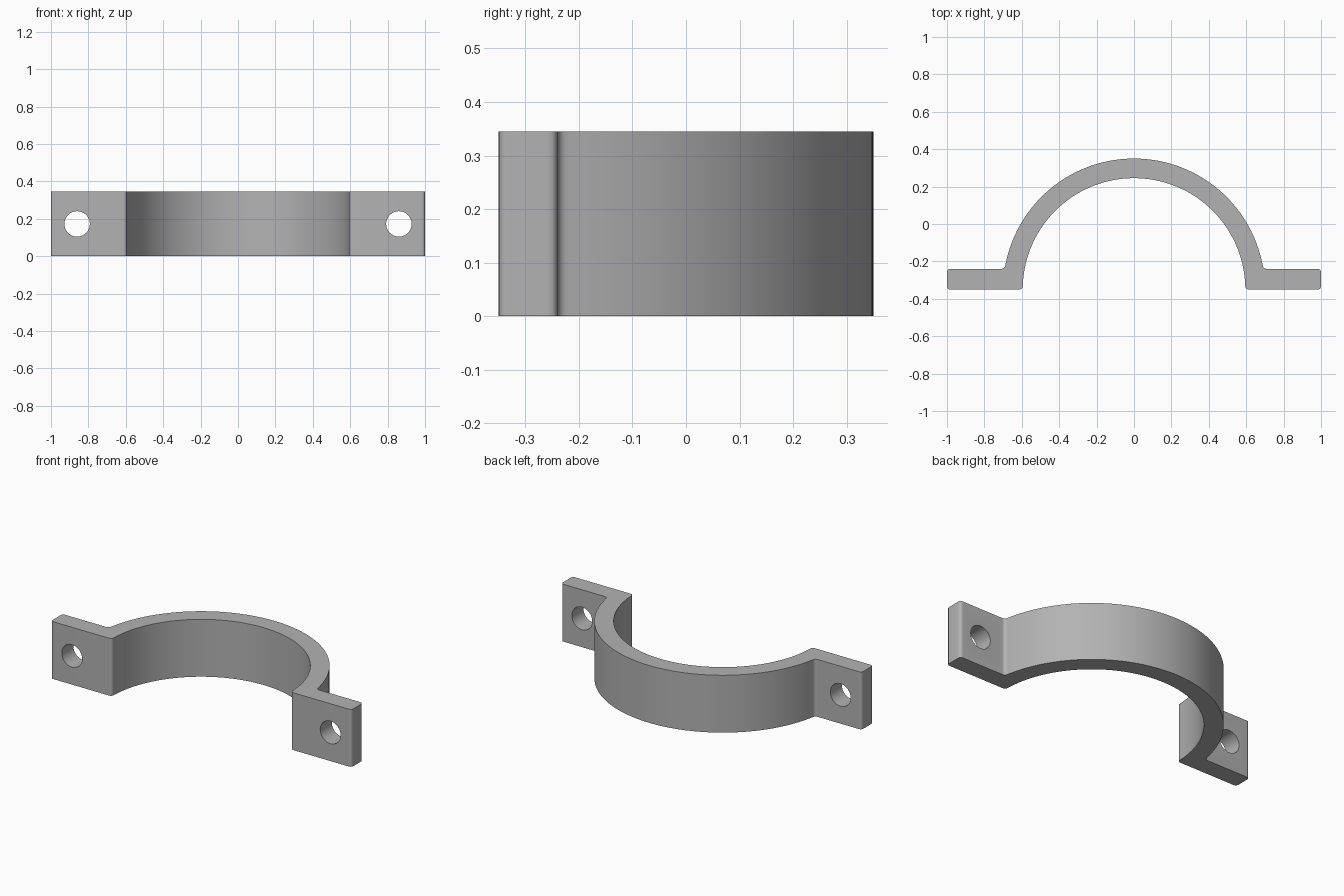
import bpy, bmesh, math
from mathutils import Vector

cube = bpy.data.objects.get("Cube")
if cube:
    bpy.data.objects.remove(cube, do_unlink=True)

HEIGHT = 0.345
BASE_Y, TAB_Y = -0.35, -0.24        # front and back of the tabs
R_IN, R_OUT = 0.595, 0.70
FILLET = 0.02
HOLE_X, HOLE_R = 0.86, 0.068

steel = bpy.data.materials.new("plain grey")
steel.use_nodes = True
grey = (0.45, 0.45, 0.45, 1)
steel.diffuse_color = grey
steel.node_tree.nodes["Principled BSDF"].inputs["Base Color"].default_value = grey


def arc(radius, start, end, steps):
    """Points on a circle around the middle of the bore."""
    return [Vector((radius * math.cos(a), BASE_Y + radius * math.sin(a)))
            for a in (start + (end - start) * i / steps for i in range(steps + 1))]


def rounded(corner, before, after, steps=6):
    """Small curved blend in place of a sharp corner."""
    a = corner + (before - corner).normalized() * FILLET
    b = corner + (after - corner).normalized() * FILLET
    return [a.lerp(corner, t).lerp(corner.lerp(b, t), t)
            for t in (i / steps for i in range(steps + 1))]


# Right-hand half of the outline, from the inner crown round to the outer crown
half_turn = math.pi / 2
root = math.asin((TAB_Y - BASE_Y) / R_OUT)
inner = arc(R_IN, half_turn, FILLET / R_IN, 40)
outer = arc(R_OUT, root + FILLET / R_OUT, half_turn, 40)
corners = [Vector((R_IN, BASE_Y)), Vector((1, BASE_Y)), Vector((1, TAB_Y)),
           Vector((R_OUT * math.cos(root), TAB_Y))]
ring = [inner[-1]] + corners + [outer[0]]
half = inner[:-1]
for before, corner, after in zip(ring, ring[1:], ring[2:]):
    half += rounded(corner, before, after)
half += outer[1:]

# Mirror the half outline and extrude it into the clamp band with its tabs
outline = half + [Vector((-p.x, p.y)) for p in reversed(half[1:-1])]
bm = bmesh.new()
face = bm.faces.new([bm.verts.new((p.x, p.y, 0)) for p in outline])
result = bmesh.ops.extrude_face_region(bm, geom=[face])
bmesh.ops.translate(bm, vec=(0, 0, HEIGHT),
                    verts=[v for v in result["geom"] if isinstance(v, bmesh.types.BMVert)])
bmesh.ops.recalc_face_normals(bm, faces=bm.faces)
mesh = bpy.data.meshes.new("half_clamp")
bm.to_mesh(mesh)
bm.free()
clamp = bpy.data.objects.new("half_clamp", mesh)
bpy.context.collection.objects.link(clamp)
mesh.materials.append(steel)

# Bolt holes through both tabs
bpy.context.view_layer.objects.active = clamp
for side, name in ((1, "left"), (-1, "right")):
    bpy.ops.mesh.primitive_cylinder_add(
        vertices=32, radius=HOLE_R, depth=0.4, rotation=(half_turn, 0, 0),
        location=(side * HOLE_X, (BASE_Y + TAB_Y) / 2, HEIGHT / 2))
    cutter = bpy.context.object
    cutter.name = name + "_hole_cutter"
    cutter.data.materials.append(steel)
    bpy.context.view_layer.objects.active = clamp
    cut = clamp.modifiers.new(name + "_bolt_hole", "BOOLEAN")
    cut.operation, cut.solver, cut.object = "DIFFERENCE", "EXACT", cutter
    bpy.ops.object.modifier_apply(modifier=cut.name)
    bpy.data.objects.remove(cutter, do_unlink=True)

# Smooth curved walls, crisp rims
bpy.ops.object.select_all(action="DESELECT")
clamp.select_set(True)
bpy.ops.object.shade_smooth_by_angle(angle=math.radians(30))
